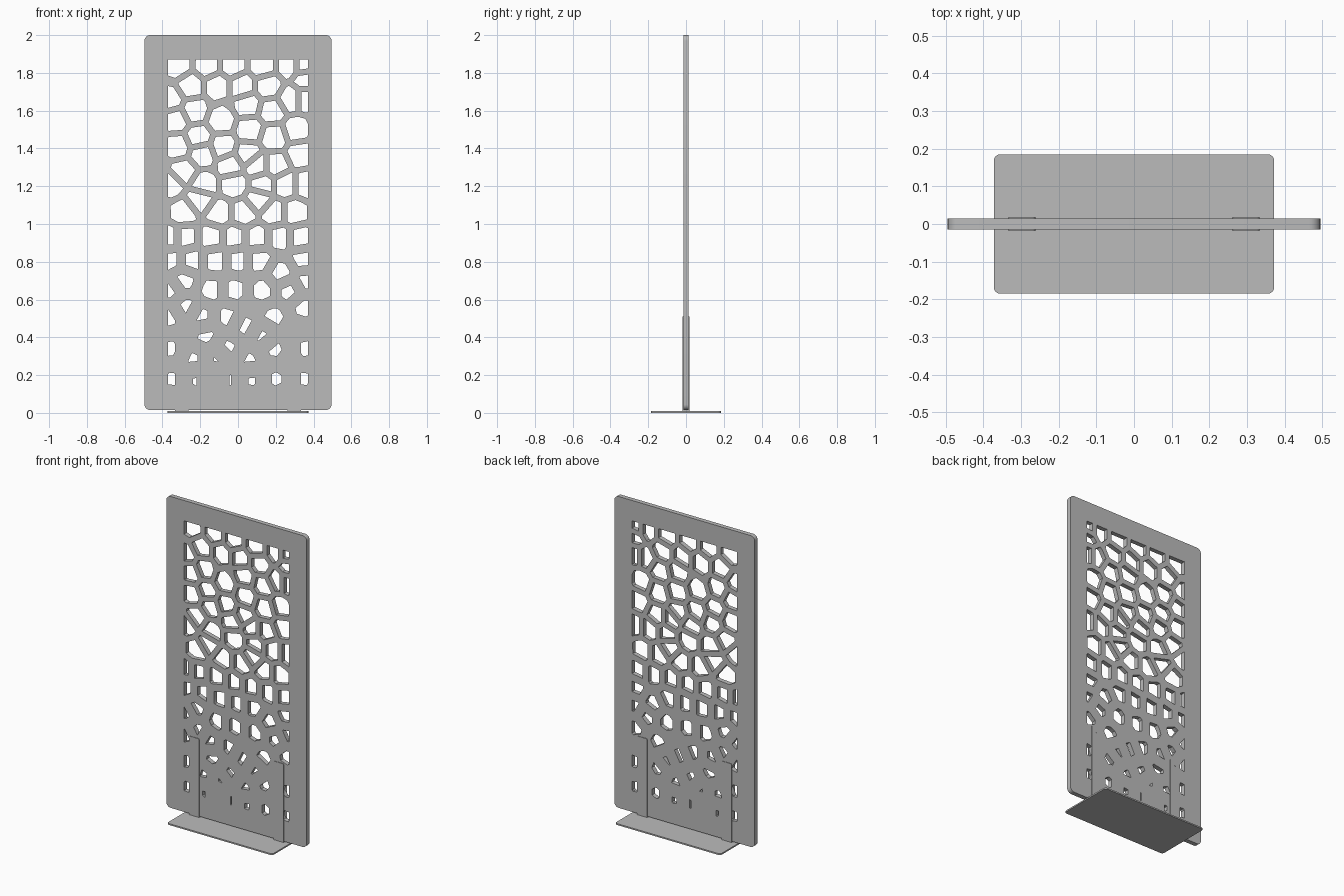
import bpy
import math
import random
from mathutils import Vector

random.seed(4)
cube = bpy.data.objects.get("Cube")
if cube:
    bpy.data.objects.remove(cube, do_unlink=True)

# Single grey finish
grey = bpy.data.materials.new("plain grey")
grey.use_nodes = True
grey.diffuse_color = (0.5, 0.5, 0.5, 1)
for node in grey.node_tree.nodes:
    if node.type == 'BSDF_PRINCIPLED':
        node.inputs["Base Color"].default_value = grey.diffuse_color


def rounded_rectangle(left, right, bottom, top, radius, steps=6):
    """Outline of a rectangle with rounded corners, counter-clockwise."""
    corners = [(right, top), (left, top), (left, bottom), (right, bottom)]
    signs = [(-1, -1), (1, -1), (1, 1), (-1, 1)]
    points = []
    for quarter, (corner, sign) in enumerate(zip(corners, signs)):
        centre = Vector(corner) + radius * Vector(sign)
        for step in range(steps + 1):
            angle = (quarter + step / steps) * math.pi / 2
            points.append(centre + radius * Vector((math.cos(angle), math.sin(angle))))
    return points


def sheet(name, outlines, thickness, location, upright=True):
    """Flat sheet cut from closed outlines; inner outlines become openings."""
    curve = bpy.data.curves.new(name, 'CURVE')
    curve.dimensions = '2D'
    curve.fill_mode = 'BOTH'
    curve.extrude = thickness / 2
    for outline in outlines:
        spline = curve.splines.new('POLY')
        spline.points.add(len(outline) - 1)
        for target, point in zip(spline.points, outline):
            target.co = (point.x, point.y, 0, 1)
        spline.use_cyclic_u = True
    part = bpy.data.objects.new(name, curve)
    bpy.context.collection.objects.link(part)
    part.location = location
    if upright:
        part.rotation_euler.x = math.pi / 2
    bpy.ops.object.select_all(action='DESELECT')
    part.select_set(True)
    bpy.context.view_layer.objects.active = part
    bpy.ops.object.convert(target='MESH')
    part = bpy.context.view_layer.objects.active
    part.data.materials.clear()
    part.data.materials.append(grey)
    bpy.ops.object.shade_smooth_by_angle(angle=math.radians(30))
    return part


def clip(polygon, point, normal):
    """Keep the part of a convex polygon behind a line."""
    kept = []
    for index, current in enumerate(polygon):
        previous = polygon[index - 1]
        before = (previous - point).dot(normal)
        after = (current - point).dot(normal)
        if before * after < 0:
            kept.append(previous.lerp(current, before / (before - after)))
        if after <= 0:
            kept.append(current)
    return kept


def area(polygon):
    return abs(sum(polygon[i - 1].cross(p) for i, p in enumerate(polygon))) / 2


# Cell centres in hundredths: height of each row, then positions across it
rows = {
    184: (-32, -16, -3, 13, 27, 35), 177: (36,), 173: (-25, -11, 2, 16),
    166: (-36, 28, 36), 163: (5,), 160: (-23, 18), 155: (-33, -9),
    150: (6, 31), 146: (-21, 19), 141: (-32, -8), 137: (-19, 5, 33),
    131: (-4, 10, 20), 128: (-29,), 121: (-36, -18, -2, 13, 25, 36),
    113: (-20, 11), 106: (-29, -10, 3, 19, 30),
    93: (-36, -28, -14, -2, 10, 22, 33), 81: (-35, -25, -12, 0, 11, 35),
    74: (23,), 70: (-29, 36), 65: (-36, -14, -2, 13, 27), 56: (-28, 35),
    51: (-36, -19, -6, 19), 46: (4,), 41: (-17, 13),
    34: (-36, -5, 19, 36), 28: (-23, -11, 6),
    18: (-35, -22, -13, -5, 7, 20, 35),
}
seeds = [Vector((x, z)) / 100 for z, across in rows.items() for x in across]
limits = [(Vector((-0.37, 1)), Vector((-1, 0))), (Vector((0.37, 1)), Vector((1, 0))),
          (Vector((0, 0.135)), Vector((0, -1))), (Vector((0, 1.87)), Vector((0, 1)))]

# Openings: cells of the seed pattern, shrinking towards the floor
openings = []
for seed in seeds:
    margin = 0.016 + 0.03 * min(1, max(0, (1.1 - seed.y) / 0.9))
    reach = 0.1 - 1.4 * margin
    turn = random.uniform(0, math.pi)
    cell = [seed + reach * Vector((math.cos(turn + k * math.pi / 3),
                                   math.sin(turn + k * math.pi / 3))) for k in range(6)]
    for other in seeds:
        gap = other - seed
        if 0 < gap.length < 0.4:
            direction = gap.normalized()
            cell = clip(cell, seed + gap / 2 - direction * margin, direction)
    for point, normal in limits:
        cell = clip(cell, point, normal)
    if len(cell) > 2 and area(cell) > 0.0002:
        openings.append(cell)

# Upright screen panel
panel_outline = rounded_rectangle(-0.495, 0.495, 0.015, 2, 0.03)
sheet("screen_panel", [panel_outline] + openings, 0.029, (0, 0, 0))

# Floor plate
plate_outline = rounded_rectangle(-0.372, 0.372, -0.185, 0.185, 0.016)
sheet("floor_plate", [plate_outline], 0.009, (0, 0, 0.0045), upright=False)

# Channel brackets: a foot under the panel and a cheek with a screw on each face
for side, across in (("right", -0.298), ("left", 0.298)):
    foot = rounded_rectangle(-0.036, 0.036, -0.018, 0.018, 0.001)
    sheet(side + "_bracket_foot", [foot], 0.007, (across, 0, 0.0115), upright=False)
    for face, depth in (("front", -1), ("back", 1)):
        cheek = rounded_rectangle(-0.036, 0.036, 0.009, 0.51, 0.008)
        sheet(f"{side}_bracket_{face}", [cheek], 0.0035, (across, depth * 0.0162, 0))
        screw = rounded_rectangle(-0.005, 0.005, -0.005, 0.005, 0.005, 4)
        sheet(f"{side}_screw_{face}", [screw], 0.001, (across, depth * 0.0183, 0.475))
